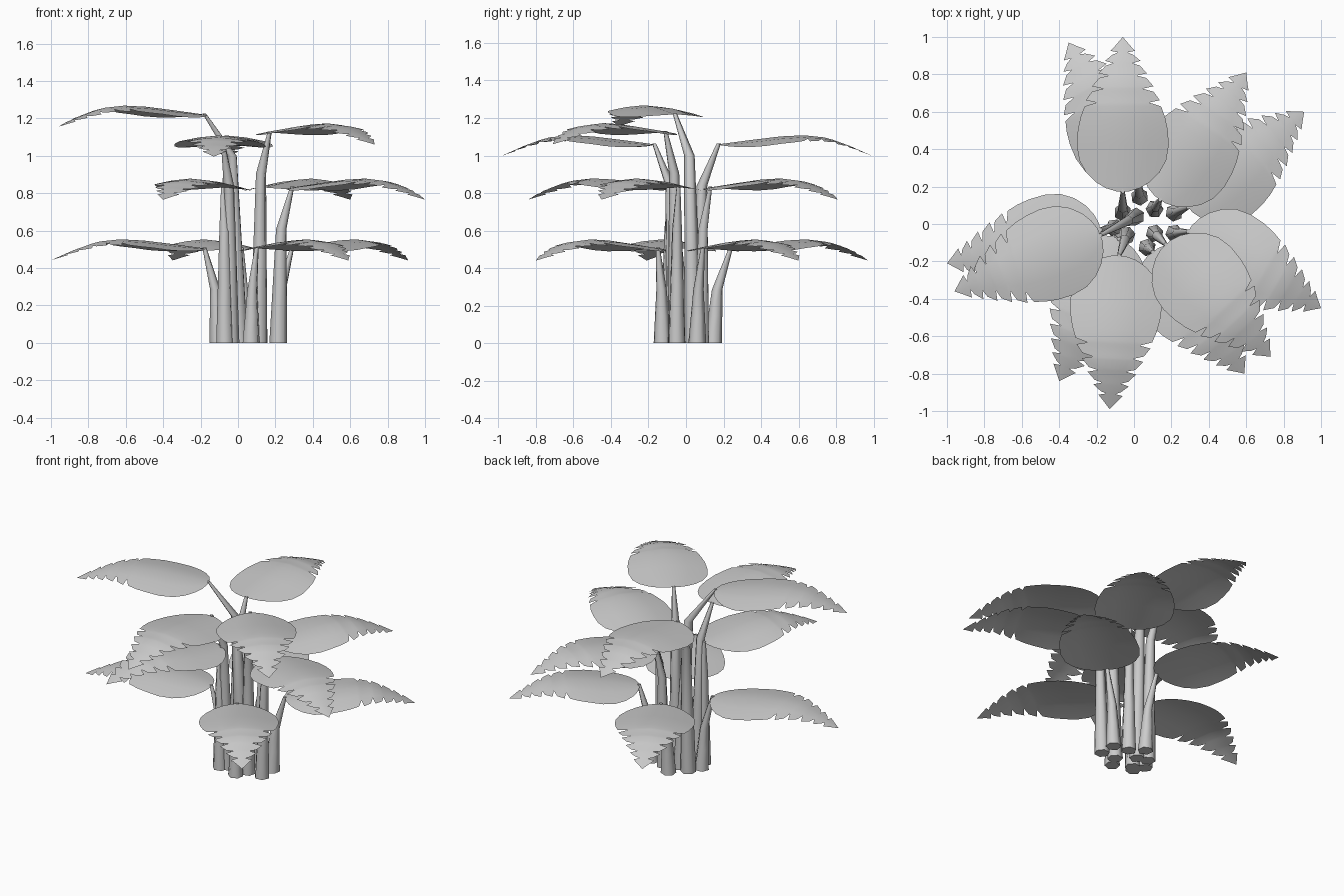
import bpy, math
from mathutils import Vector

if "Cube" in bpy.data.objects:
    bpy.data.objects.remove(bpy.data.objects["Cube"])

# Leaf outline: (distance along leaf, half width); the far half is toothed
OUTLINE = [(0, .035), (.02, .09), (.06, .145), (.12, .195), (.2, .232), (.3, .246),
           (.4, .24), (.48, .226), (.55, .205),
           (.575, .14), (.59, .198), (.645, .165), (.665, .105), (.68, .165),
           (.735, .125), (.75, .075), (.765, .13), (.815, .09), (.83, .05),
           (.845, .095), (.885, .055), (.9, .025), (.91, .065), (.95, .035), (1, 0)]
# Leaf height along its midrib
RIB = [(0, 0), (.2, .022), (.4, .042), (.55, .048), (.7, .035), (.85, -.01), (1, -.065)]
ACROSS = [-1, -.5, 0, .5, 1]
SIDES = 6

# name: stem foot (x, y), leaf base (x, y, z), leaf tip (x, y)
PLAN = {
    "low_left": ((-.105, -.02), (-.18, -.03, .505), (-1.0, -.21)),
    "low_right": ((.215, .06), (.29, .09, .505), (.91, .60)),
    "low_back": ((.03, .145), (.02, .24, .505), (-.35, .97)),
    "low_front": ((.07, -.125), (.10, -.15, .505), (.59, -.80)),
    "mid_right": ((.215, -.05), (.29, -.04, .83), (1.0, -.45)),
    "mid_back": ((.11, .08), (.14, .13, .83), (.60, .81)),
    "mid_front": ((-.07, -.09), (-.08, -.08, .83), (-.40, -.84)),
    "top_left": ((.01, .04), (-.18, -.06, 1.22), (-.96, -.36)),
    "top_right": ((.11, -.05), (.17, -.11, 1.125), (.73, -.71)),
    "top_back": ((-.06, .06), (-.06, .175, 1.06), (-.06, 1.0)),
    "top_front": ((-.04, -.06), (-.08, -.17, 1.06), (-.13, -.99)),
}


def rib(t):
    for (a, za), (b, zb) in zip(RIB, RIB[1:]):
        if t <= b:
            return za + (zb - za) * (t - a) / (b - a)
    return RIB[-1][1]


def make(name, verts, faces, flat=()):
    me = bpy.data.meshes.new(name)
    me.from_pydata(verts, [], faces)
    for i, p in enumerate(me.polygons):
        p.use_smooth = i not in flat
    ob = bpy.data.objects.new(name, me)
    bpy.context.collection.objects.link(ob)


# Arched leaf blade running from base to tip
def leaf(name, base, tip):
    base = Vector(base)
    d = Vector((tip[0], tip[1], base.z)) - base
    side = Vector((-d.y, d.x, 0)).normalized()
    verts, faces, n = [], [], len(ACROSS)
    for t, w in OUTLINE[:-1]:
        for s in ACROSS:
            z = rib(t) - 1.6 * (s * w) ** 2 * 0.3 - 0.05 * abs(s * w)
            verts.append(base + d * t + side * s * w + Vector((0, 0, z)))
    for r in range(len(OUTLINE) - 2):
        for c in range(n - 1):
            a = r * n + c
            faces.append((a, a + n, a + n + 1, a + 1))
    verts.append(base + d + Vector((0, 0, rib(1))))
    last = (len(OUTLINE) - 2) * n
    faces += [(last + c, len(verts) - 1, last + c + 1) for c in range(n - 1)]
    make(name, verts, faces)


# Tapered stem that rises nearly straight, then bends out to the leaf
def stem(name, foot, top):
    f, t = Vector((*foot, 0)), Vector(top)
    bend = f.lerp(t, .22)
    bend.z = t.z - .22
    mid = f.lerp(bend, .5)
    path = [(f, .048), (mid, .038), (bend, .028), (t + Vector((0, 0, .005)), .011)]
    verts, faces = [], []
    turn = math.atan2(t.y - f.y, t.x - f.x)
    for p, r in path:
        for k in range(SIDES):
            a = turn + k * math.tau / SIDES
            verts.append(p + Vector((r * math.cos(a), r * math.sin(a), 0)))
    for r in range(len(path) - 1):
        for k in range(SIDES):
            a, b = r * SIDES + k, r * SIDES + (k + 1) % SIDES
            faces.append((a, b, b + SIDES, a + SIDES))
    e = (len(path) - 1) * SIDES
    faces += [tuple(reversed(range(SIDES))), tuple(range(e, e + SIDES))]
    make(name, verts, faces, flat=(len(faces) - 1, len(faces) - 2))


for key, (foot, base, tip) in PLAN.items():
    stem(key + "_stem", foot, base)
    leaf(key + "_leaf", base, tip)
